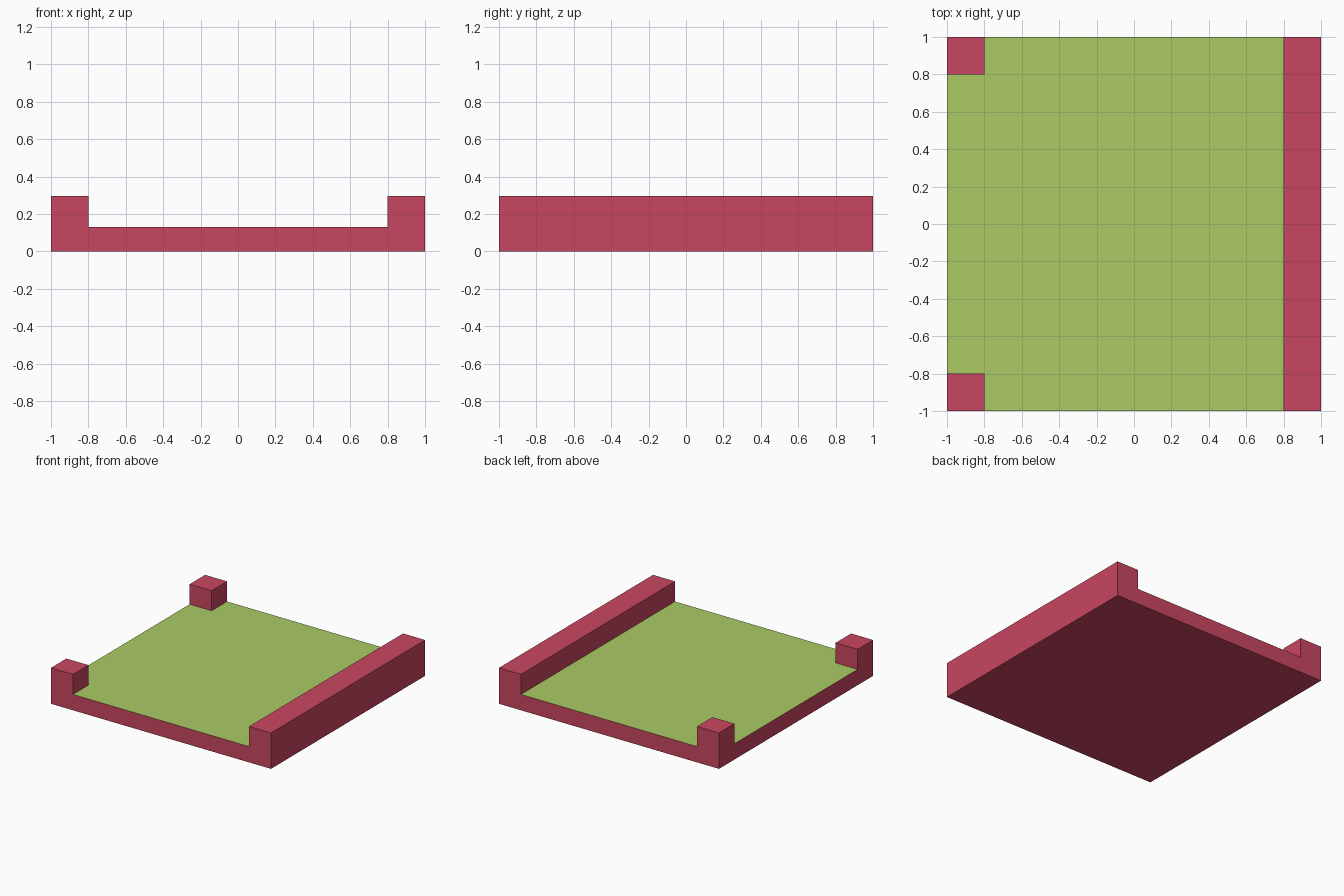
import bpy, bmesh
from mathutils import Vector

if "Cube" in bpy.data.objects:
    bpy.data.objects.remove(bpy.data.objects["Cube"])

FLOOR, TOP, INNER = 0.13, 0.295, 0.8


def material(name, rgb):
    lin = [((c / 255 + 0.055) / 1.055) ** 2.4 for c in rgb]
    m = bpy.data.materials.new(name)
    m.diffuse_color = (*lin, 1)
    m.use_nodes = True
    m.node_tree.nodes["Principled BSDF"].inputs["Base Color"].default_value = m.diffuse_color
    return m


red = material("crimson border", (201, 70, 97))
green = material("grass green", (170, 202, 100))

# Base slab
bm = bmesh.new()
bmesh.ops.create_cube(bm, size=1)
for v in bm.verts:
    v.co = Vector((v.co.x * 2, v.co.y * 2, (v.co.z + 0.5) * FLOOR))

# Cut lines that bound the rail and the corner posts
for axis in (Vector((1, 0, 0)), Vector((0, 1, 0))):
    for side in (-INNER, INNER):
        bmesh.ops.bisect_plane(bm, geom=bm.verts[:] + bm.edges[:] + bm.faces[:],
                               plane_co=axis * side, plane_no=axis)

# Raise the right-hand rail and the two left corner posts
raised = []
for f in bm.faces:
    c = f.calc_center_median()
    if c.z > FLOOR - 0.001:
        if c.x > INNER or (c.x < -INNER and abs(c.y) > INNER):
            raised.append(f)
out = bmesh.ops.extrude_face_region(bm, geom=raised)
bmesh.ops.translate(bm, vec=(0, 0, TOP - FLOOR),
                    verts=[g for g in out["geom"] if isinstance(g, bmesh.types.BMVert)])
bmesh.ops.recalc_face_normals(bm, faces=bm.faces[:])

# Green floor: upward faces at floor height
for f in bm.faces:
    f.material_index = int(f.normal.z > 0.9 and f.calc_center_median().z < FLOOR + 0.01)

# Merge flat neighbours of the same colour
bmesh.ops.dissolve_limit(bm, angle_limit=0.01, verts=bm.verts[:], edges=bm.edges[:],
                         delimit={'MATERIAL'})

mesh = bpy.data.meshes.new("floor_tile_with_rail")
bm.to_mesh(mesh)
bm.free()
mesh.materials.append(red)
mesh.materials.append(green)
tile = bpy.data.objects.new("floor_tile_with_rail", mesh)
bpy.context.collection.objects.link(tile)
